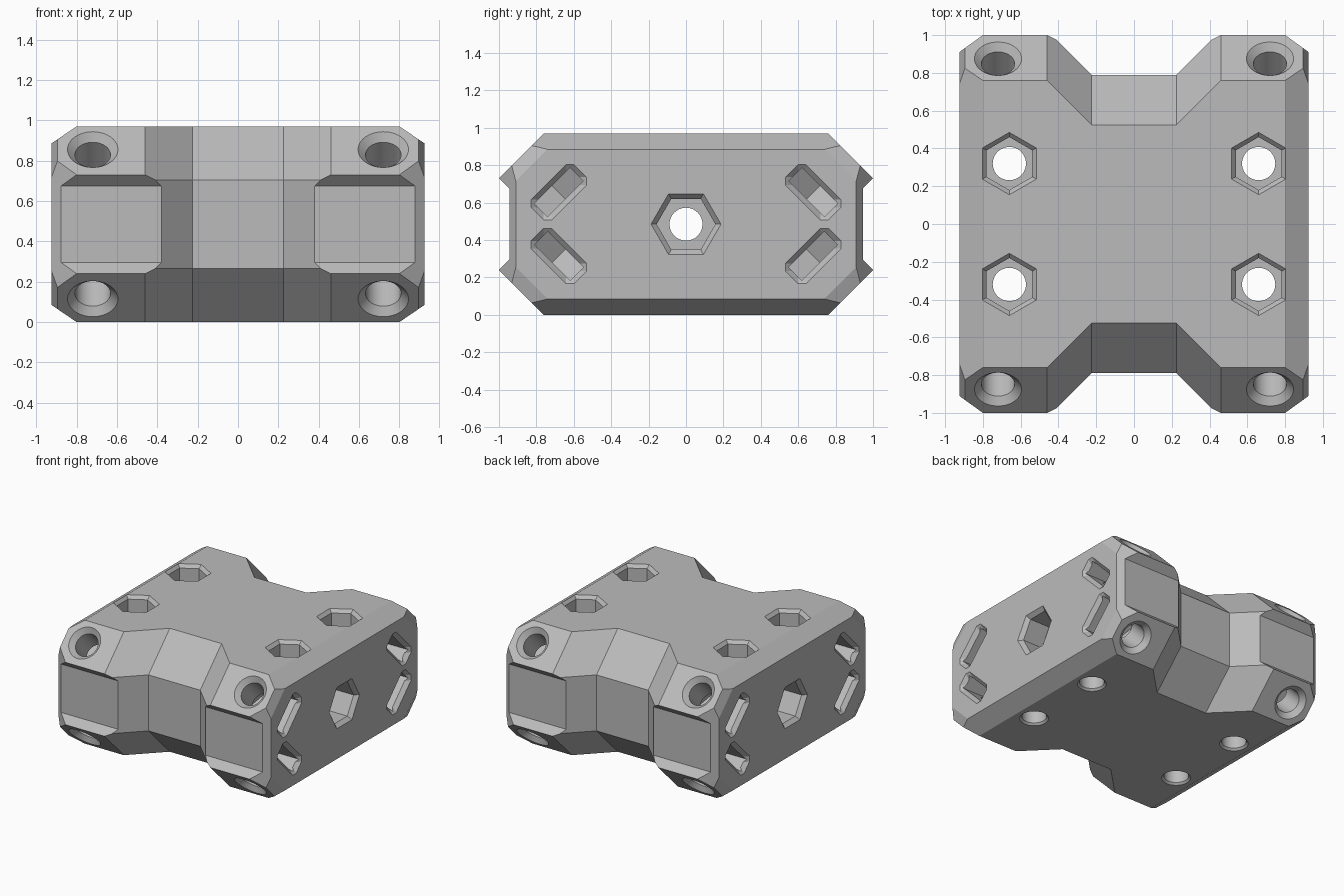
import bpy, bmesh
from math import cos, sin, pi, radians, sqrt
from itertools import product
from mathutils import Matrix, Vector

if "Cube" in bpy.data.objects:
    bpy.data.objects.remove(bpy.data.objects["Cube"])

W, H = 0.925, 0.485          # half width, half height
S = (-1, 1)
Q = list(product(S, S))
HOLE = 0.088


def frame(origin, out, u):
    """Local frame: x along u, z along the outward direction."""
    w, u = Vector(out).normalized(), Vector(u).normalized()
    m = Matrix((u, w.cross(u), w)).transposed().to_4x4()
    m.translation = origin
    return m


def polygon(n, r):
    return [(r * cos(2 * pi * i / n), r * sin(2 * pi * i / n)) for i in range(n)]


def cut_rect(a, b, c):
    return [(a, b - c), (a - c, b), (c - a, b), (-a, b - c),
            (-a, c - b), (c - a, -b), (a - c, -b), (a, c - b)]


def loft(bm, rings, m=Matrix()):
    """Skin a closed solid through rings of 3D points."""
    rows = [[bm.verts.new(m @ Vector(p)) for p in r] for r in rings]
    for a, b in zip(rows, rows[1:]):
        for i in range(len(a)):
            j = (i + 1) % len(a)
            bm.faces.new((a[i], a[j], b[j], b[i]))
    bm.faces.new(rows[0])
    bm.faces.new(rows[-1])


def stack(bm, m, layers):
    loft(bm, [[(x, y, z) for x, y in pts] for z, pts in layers], m)


def bore(bm, m, n, layers):
    stack(bm, m, [(z, polygon(n, r)) for z, r in layers])


def make(name, bm):
    bmesh.ops.recalc_face_normals(bm, faces=bm.faces)
    me = bpy.data.meshes.new(name)
    bm.to_mesh(me)
    bm.free()
    ob = bpy.data.objects.new(name, me)
    bpy.context.collection.objects.link(ob)
    return ob


# Block with a narrowed waist, skinned along x
def section(x, a, b, z):
    half = [(a, H), (b, z), (b, -z), (a, -H)]
    return [(x, y, h) for y, h in half] + [(x, -y, h) for y, h in reversed(half)]


steps = [(W, 0.76, 1.0, 0.245), (0.46, 0.76, 1.0, 0.245),
         (0.415, 0.715, 0.98, 0.22), (0.225, 0.525, 0.79, 0.22)]
bm = bmesh.new()
loft(bm, [section(*s) for s in steps] + [section(-s[0], *s[1:]) for s in reversed(steps)])
bmesh.ops.recalc_face_normals(bm, faces=bm.faces)


# Chamfers around the two long sides
def chamfer(point, normal):
    bmesh.ops.bisect_plane(bm, geom=bm.verts[:] + bm.edges[:] + bm.faces[:], dist=1e-5,
                           plane_co=point, plane_no=normal, clear_outer=True)
    bmesh.ops.holes_fill(bm, edges=[e for e in bm.edges if e.is_boundary])


for sx, s in Q:
    chamfer((sx * W, 0, s * 0.4), (sx * 0.085, 0, s * 0.125))
    chamfer((sx * W, s * 0.91, 0), (sx * 0.09, s * 0.125, 0))
for sx, sy, sz in product(S, S, S):
    chamfer((sx * W, sy * 0.57, sz * 0.57), (sx * 0.074, sy * 0.0212, sz * 0.0212))
body = make("connector_block", bm)

# First cutter: end notches, hexagon pockets and nut slots
pockets = bmesh.new()
for sy in S:
    notch = [(0.945, 0.19), (1.045, 0.29), (1.045, -0.29), (0.945, -0.19)]
    loft(pockets, [[(x, sy * y, z) for y, z in notch] for x in (-1.2, 1.2)])
for sx, sy in Q:
    bore(pockets, frame((sx * 0.66, sy * 0.32, H), (0, 0, 1), (0, 1, 0)), 6,
         [(0.025, 0.19), (-0.025, 0.14), (-0.15, 0.14)])
for sx in S:
    bore(pockets, frame((sx * W, 0, 0), (sx, 0, 0), (0, 1, 0)), 6,
         [(0.03, 0.217), (-0.03, 0.157), (-0.2, 0.157)])
nut = [(0.25, 0.135), (-0.078, 0.135), (-0.156, 0), (-0.078, -0.135), (0.25, -0.135)]
for sx, sy, sz in product(S, S, S):
    stack(pockets, frame((sx * 0.72, sy * 0.68, sz * 0.17), (0, sy, sz), (sx, 0, 0)),
          [(-0.05, nut), (0.05, nut)])

# Second cutter: round bores and the bevelled slot mouths
bores = bmesh.new()
for sx, sy in Q:
    bore(bores, frame((sx * 0.66, sy * 0.32, 0), (0, 0, 1), (0, 1, 0)), 48,
         [(H - 0.08, HOLE), (0.015 - H, HOLE), (-H - 0.02, HOLE + 0.035)])
bore(bores, frame((0, 0, 0), (1, 0, 0), (0, 1, 0)), 48, [(-0.8, HOLE), (0.8, HOLE)])
for sx, sy, sz in product(S, S, S):
    bore(bores, frame((sx * 0.72, sy * 0.875, sz * 0.37), (0, sy, sz), (1, 0, 0)), 48,
         [(0.03, 0.155), (-0.037, HOLE), (-0.4, HOLE)])
    stack(bores, frame((sx * W, sy * 0.68, sz * 0.17), (sx, 0, 0), (0, sy, -sz)),
          [(0.025, cut_rect(0.185, 0.1, 0.03)), (-0.03, cut_rect(0.135, 0.05, 0.03))])

# Cut, then discard the cutters
bpy.ops.object.select_all(action="DESELECT")
bpy.context.view_layer.objects.active = body
body.select_set(True)
for name, cut in (("pocket_cutter", pockets), ("bore_cutter", bores)):
    cutter = make(name, cut)
    cutter.hide_render = True
    mod = body.modifiers.new(name, "BOOLEAN")
    mod.operation, mod.solver, mod.object = "DIFFERENCE", "EXACT", cutter
    bpy.ops.object.modifier_apply(modifier=name)
    bpy.data.objects.remove(cutter)

# Plain grey finish
mat = bpy.data.materials.new("plain_grey")
mat.use_nodes = True
grey = (0.5, 0.5, 0.5, 1)
mat.diffuse_color = grey
mat.node_tree.nodes["Principled BSDF"].inputs["Base Color"].default_value = grey
body.data.materials.clear()
body.data.materials.append(mat)

body.data.transform(Matrix.Translation((0, 0, H)))
bpy.ops.object.shade_smooth_by_angle(angle=radians(20))
